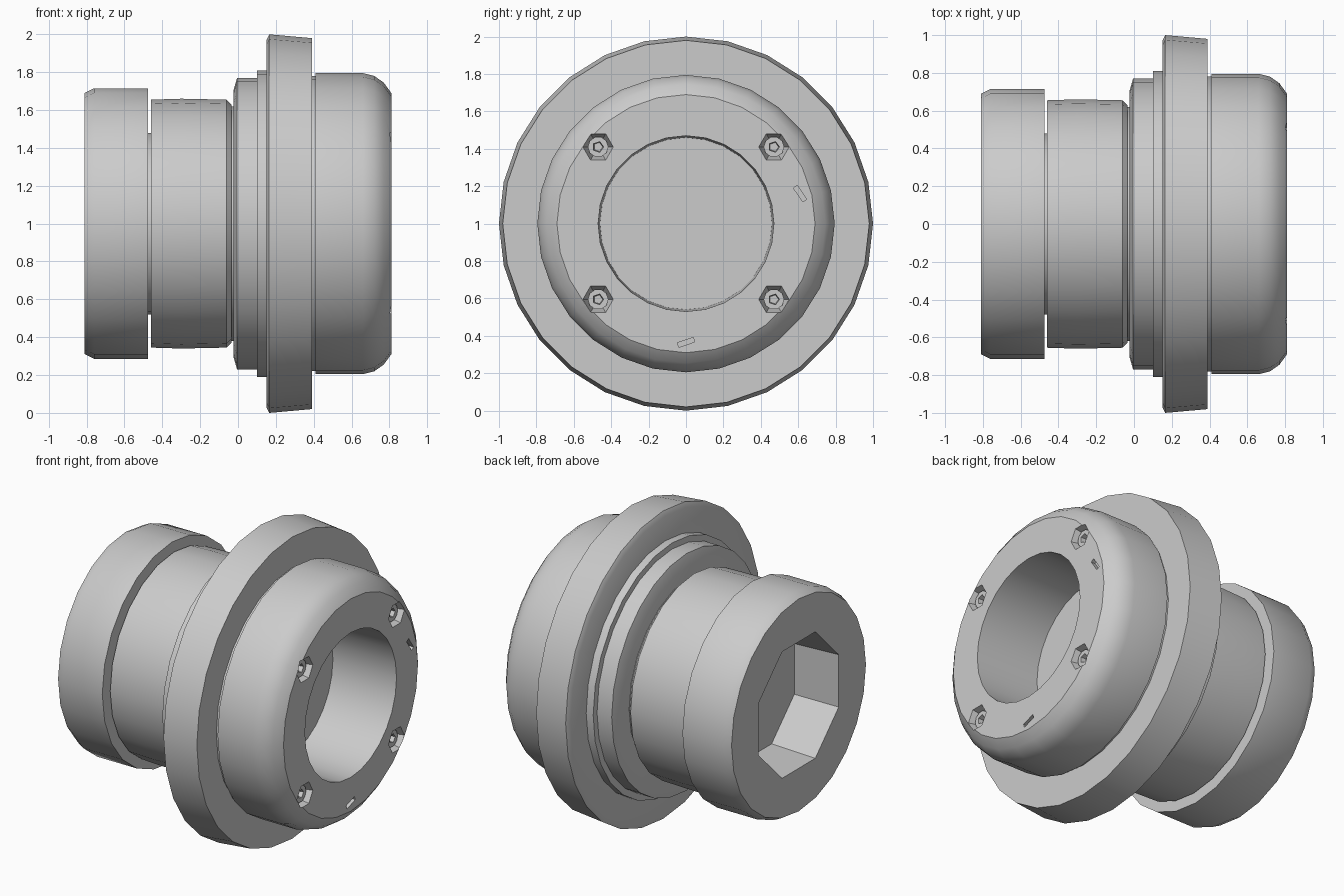
import bpy, bmesh, math
from mathutils import Matrix, Vector

if "Cube" in bpy.data.objects:
    bpy.data.objects.remove(bpy.data.objects["Cube"])

grey = bpy.data.materials.new("plain grey")
grey.use_nodes = True
grey.diffuse_color = (0.6, 0.6, 0.6, 1)
grey.node_tree.nodes["Principled BSDF"].inputs["Base Color"].default_value = (0.6, 0.6, 0.6, 1)


def finish(name, bm, smooth=30):
    bmesh.ops.remove_doubles(bm, verts=bm.verts, dist=0.0005)
    bmesh.ops.recalc_face_normals(bm, faces=bm.faces)
    mesh = bpy.data.meshes.new(name)
    bm.to_mesh(mesh)
    bm.free()
    mesh.materials.append(grey)
    ob = bpy.data.objects.new(name, mesh)
    bpy.context.collection.objects.link(ob)
    shade(ob, smooth)
    return ob


def shade(ob, angle):
    bpy.ops.object.select_all(action='DESELECT')
    ob.select_set(True)
    bpy.context.view_layer.objects.active = ob
    if angle:
        bpy.ops.object.shade_smooth_by_angle(angle=math.radians(angle))


def lathe(name, profile, sides, closed=False):
    """Spin (x, radius) points round the long axis at z = 1."""
    bm = bmesh.new()
    vs = [bm.verts.new((x, 0, 1 + r)) for x, r in profile]
    pairs = list(zip(vs, vs[1:])) + ([(vs[-1], vs[0])] if closed else [])
    edges = [bm.edges.new(p) for p in pairs]
    bmesh.ops.spin(bm, geom=vs + edges, cent=(0, 0, 1), axis=(1, 0, 0),
                   angle=math.tau, steps=sides)
    return finish(name, bm)


def along_x(x, y, z, turn=0):
    return (Matrix.Translation((x, y, z)) @ Matrix.Rotation(turn, 4, 'X')
            @ Matrix.Rotation(math.pi / 2, 4, 'Y'))


def cone(bm, matrix, sides, r1, r2, depth):
    bmesh.ops.create_cone(bm, cap_ends=True, segments=sides, radius1=r1,
                          radius2=r2, depth=depth, matrix=matrix)


def cut(ob, bm):
    cutter = finish("cutter", bm, 0)
    cutter.hide_render = True
    mod = ob.modifiers.new("cut", 'BOOLEAN')
    mod.operation, mod.solver, mod.object = 'DIFFERENCE', 'EXACT', cutter
    bpy.context.view_layer.objects.active = ob
    bpy.ops.object.modifier_apply(modifier=mod.name)
    bpy.data.objects.remove(cutter)
    shade(ob, 30)


# Rear collar with its faceted pocket
collar = lathe("rear_collar", [(-.81, 0), (-.81, .69), (-.76, .715),
                               (-.475, .715), (-.475, 0)], 24)
bm = bmesh.new()
cone(bm, along_x(-.71, 0, 1, math.pi / 8), 8, .45, .43, .44)
cut(collar, bm)

# Neck, with narrow grooves at both ends
lathe("neck_core", [(-.5, 0), (-.5, .48), (-.44, .48), (-.44, .62), (.02, .62), (.02, 0)], 24)
lathe("neck", [(-.46, 0), (-.46, .655), (-.3, .66), (-.06, .655), (-.035, .63), (-.035, 0)], 24)

# Stepped shoulder and wide flange
lathe("shoulder", [(-.025, 0), (-.025, .70), (-.005, .77), (.10, .77),
                   (.10, .81), (.16, .81), (.16, 0)], 28)
lathe("flange", [(.15, .6), (.15, .97), (.165, 1), (.39, .98), (.39, .6)], 28, closed=True)

# Rounded front housing with a deep bore
housing = lathe("front_housing", [(.3, 0), (.3, .78), (.41, .78), (.41, .795), (.66, .795),
                                  (.72, .78), (.77, .745), (.81, .69), (.81, .47),
                                  (.36, .46), (.36, 0)], 28)
spots = [(y, 1 + z) for y in (-.47, .47) for z in (-.405, .41)]
bm = bmesh.new()
for y, z in spots:
    cone(bm, along_x(.79, y, z), 6, .05, .10, .16)
for y, z, turn in ((.61, 1.16, .6), (0, .365, 1.9)):
    bmesh.ops.create_cube(bm, size=1, matrix=Matrix.Translation((.81, y, z))
                          @ Matrix.Rotation(turn, 4, 'X')
                          @ Matrix.Diagonal(Vector((.06, .025, .09, 1))))
cut(housing, bm)

# Screws with five-sided sockets
for i, (y, z) in enumerate(spots):
    bm = bmesh.new()
    cone(bm, along_x(.745, y, z), 10, .055, .055, .07)
    screw = finish(f"screw_{i + 1}", bm)
    bm = bmesh.new()
    cone(bm, along_x(.78, y, z), 5, .025, .035, .08)
    cut(screw, bm)

# Thin pointed fins inside the rear pocket
for i, (y, z) in enumerate(((.3, 1.1), (.25, .9))):
    bm = bmesh.new()
    cone(bm, Matrix.Translation((-.58, y, z)) @ Matrix.Diagonal(Vector((1, 1, .25, 1)))
         @ Matrix.Rotation(-math.pi / 2, 4, 'Y'), 4, .08, 0, .22)
    finish(f"pocket_fin_{i + 1}", bm, 0)
